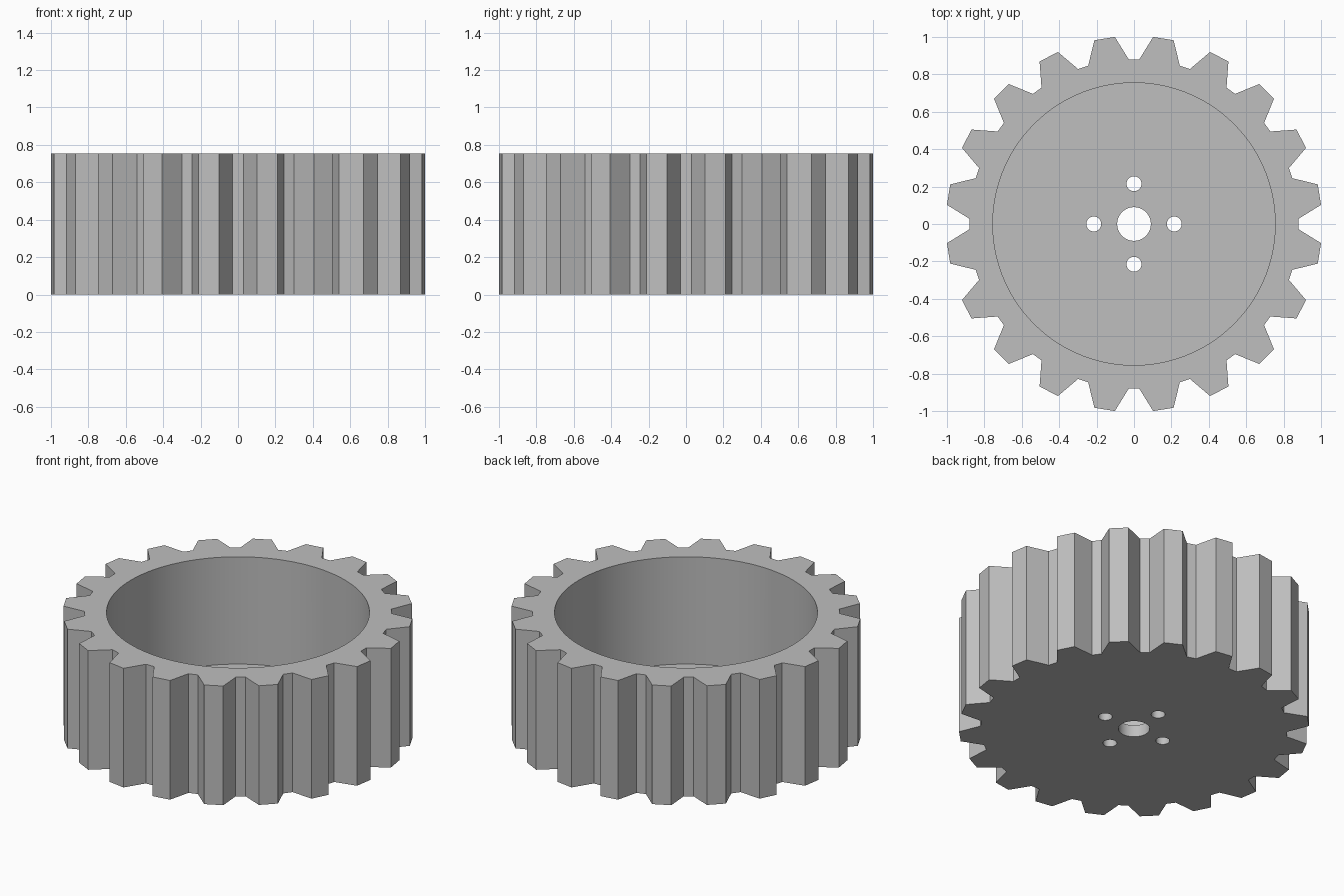
import bpy
import bmesh
from math import cos, sin, radians, pi

cube = bpy.data.objects.get("Cube")
if cube:
    bpy.data.objects.remove(cube, do_unlink=True)

TEETH = 20
HEIGHT = 0.755
FLOOR = 0.075
ROOT_R, TIP_R = 0.881, 1.0052
BORE_R, HUB_R, BOLT_R, BOLT_CIRCLE = 0.755, 0.09, 0.04, 0.215

grey = bpy.data.materials.new("plain_grey")
grey.use_nodes = True
colour = (0.52, 0.52, 0.52, 1)
grey.diffuse_color = colour
grey.node_tree.nodes["Principled BSDF"].inputs["Base Color"].default_value = colour


def prism(name, outline, z0, z1):
    """Extrude a flat outline between two heights."""
    bm = bmesh.new()
    base = bm.faces.new([bm.verts.new((x, y, z0)) for x, y in outline])
    top = bmesh.ops.extrude_face_region(bm, geom=[base])["geom"]
    verts = [v for v in top if isinstance(v, bmesh.types.BMVert)]
    bmesh.ops.translate(bm, verts=verts, vec=(0, 0, z1 - z0))
    bmesh.ops.recalc_face_normals(bm, faces=bm.faces)
    mesh = bpy.data.meshes.new(name)
    bm.to_mesh(mesh)
    bm.free()
    mesh.materials.append(grey)
    obj = bpy.data.objects.new(name, mesh)
    bpy.context.collection.objects.link(obj)
    return obj


def circle(r, n, cx=0, cy=0):
    return [(cx + r * cos(2 * pi * i / n), cy + r * sin(2 * pi * i / n))
            for i in range(n)]


# Toothed body: each tooth is root, tip, tip, root
step = 360 / TEETH
outline = []
for i in range(TEETH):
    for offset, r in ((1.85, ROOT_R), (5.85, TIP_R),
                      (step - 5.85, TIP_R), (step - 1.85, ROOT_R)):
        a = radians(i * step + offset)
        outline.append((r * cos(a), r * sin(a)))
gear = prism("gear_body", outline, 0, HEIGHT)

# Cutters: wide bore down to the floor, hub hole, four bolt holes
cutters = [prism("bore_cutter", circle(BORE_R, 120), FLOOR, HEIGHT + 0.1),
           prism("hub_cutter", circle(HUB_R, 48), -0.1, FLOOR + 0.1)]
for i in range(4):
    a = i * pi / 2
    cutters.append(prism("bolt_cutter", circle(
        BOLT_R, 32, BOLT_CIRCLE * cos(a), BOLT_CIRCLE * sin(a)),
        -0.1, FLOOR + 0.1))

bpy.ops.object.select_all(action='DESELECT')
gear.select_set(True)
bpy.context.view_layer.objects.active = gear
for cutter in cutters:
    cutter.hide_render = True
    mod = gear.modifiers.new("cut", 'BOOLEAN')
    mod.operation = 'DIFFERENCE'
    mod.solver = 'EXACT'
    mod.object = cutter
    bpy.ops.object.modifier_apply(modifier=mod.name)
for cutter in cutters:
    bpy.data.objects.remove(cutter, do_unlink=True)

# Round walls smooth, tooth edges crisp
bpy.ops.object.shade_smooth_by_angle(angle=radians(25))
